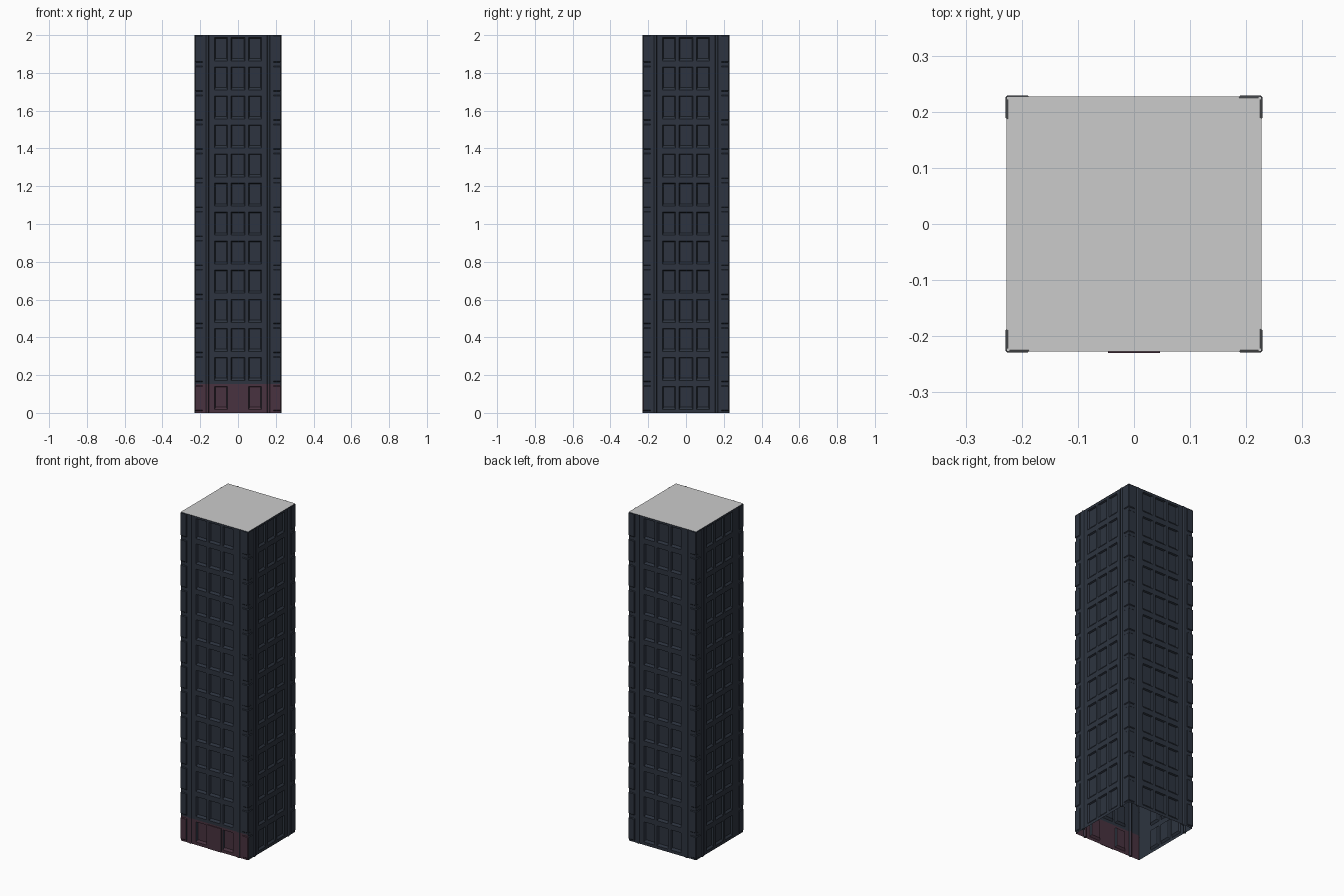
import bpy, bmesh, math
from mathutils import Vector, Matrix

if "Cube" in bpy.data.objects:
    bpy.data.objects.remove(bpy.data.objects["Cube"])

FLOORS = 13
H = 2.0 / FLOORS          # storey height
W = 0.225                 # wall plane
D = 0.229                 # raised corner plane
ROT = [Matrix.Rotation(k * math.pi / 2, 4, 'Z') for k in range(4)]


def material(name, rgb):
    m = bpy.data.materials.new(name)
    m.diffuse_color = (*rgb, 1)
    m.use_nodes = True
    m.node_tree.nodes["Principled BSDF"].inputs["Base Color"].default_value = m.diffuse_color
    return m


DARK = material("dark_wall", (0.026, 0.034, 0.05))
RED = material("entrance_red", (0.066, 0.032, 0.05))


def finish(name, bm):
    """Make the object; front faces of the ground storey become red."""
    bmesh.ops.remove_doubles(bm, verts=bm.verts, dist=0.0002)
    for f in bm.faces:
        c = f.calc_center_median()
        f.material_index = int(c.y < -0.212 and c.z < H and abs(f.normal.x) < 0.8)
    me = bpy.data.meshes.new(name)
    bm.to_mesh(me)
    bm.free()
    me.materials.append(DARK)
    me.materials.append(RED)
    ob = bpy.data.objects.new(name, me)
    bpy.context.collection.objects.link(ob)
    return ob


def bridge(bm, a, b, closed=False):
    """Quads between two rows of points."""
    va = [bm.verts.new(p) for p in a]
    vb = [bm.verts.new(p) for p in b]
    n = len(a)
    for i in range(n if closed else n - 1):
        j = (i + 1) % n
        f = bm.faces.new((va[i], va[j], vb[j], vb[i]))
        f.normal_update()


def rect(x0, x1, z0, z1, y):
    return [Vector(p) for p in ((x0, y, z0), (x1, y, z0), (x1, y, z1), (x0, y, z1))]


def panel(bm, m, pts):
    f = bm.faces.new([bm.verts.new(m @ p) for p in pts])
    f.normal_update()


# Walls: every storey of every side is a grid with recessed windows
WX = [-W, -0.125, -0.055, -0.037, 0.037, 0.055, 0.125, W]
bm = bmesh.new()
for side, m in enumerate(ROT):
    for k in range(FLOORS):
        z = k * H
        zs = [z, z + 0.018, z + 0.14, z + H]
        for i in range(7):
            for j in range(3):
                x0, x1, z0, z1 = WX[i], WX[i + 1], zs[j], zs[j + 1]
                door = side == 0 and k == 0 and i == 3
                if i % 2 and j == 1 and 0 < i < 6 and not door:
                    window = True
                else:
                    window = False
                # window columns are cells 1, 3 and 5
                outer = rect(x0, x1, z0, z1, -W)
                if not window:
                    panel(bm, m, outer)
                    continue
                # splayed reveal with a deeper sloping sill, then the pane
                inner = rect(x0 + 0.006, x1 - 0.006, z0 + 0.012, z1 - 0.004, -W + 0.009)
                bridge(bm, [m @ p for p in outer], [m @ p for p in inner], True)
                panel(bm, m, inner)
finish("walls", bm)

# Raised corner blocks, one per storey, separated by shallow grooves
def corner_ring(d, z):
    a = 0.187
    return [Vector(p) for p in ((a, -W, z), (a + 0.002, -d, z), (d - 0.003, -d, z),
                                (d, -d + 0.003, z), (d, -a - 0.002, z), (W, -a, z))]


bm = bmesh.new()
for m in ROT:
    for k in range(FLOORS):
        lo = k * H + 0.010
        hi = (k + 1) * H - (0.010 if k < FLOORS - 1 else 0.0)
        rings = [corner_ring(W, lo), corner_ring(D, lo + 0.004),
                 corner_ring(D, hi - 0.004), corner_ring(W, hi)]
        for a, b in zip(rings, rings[1:]):
            bridge(bm, [m @ p for p in a], [m @ p for p in b])
finish("corner_blocks", bm)

# Vertical pipes beside the corners
bm = bmesh.new()
for side, m in enumerate(ROT):
    for x in (-0.162, 0.162):
        if side == 3 and x > 0:      # this pipe is absent on the left side
            continue
        for k in range(FLOORS):
            def ring(z):
                return [m @ Vector((x + 0.008 * math.cos(t), -0.2235 + 0.008 * math.sin(t), z))
                        for t in [i * math.pi / 4 for i in range(8)]]
            bridge(bm, ring(k * H), ring((k + 1) * H), True)
pipes = finish("pipes", bm)
pipes.data.shade_smooth()

# Thin entrance door panel on the front
bm = bmesh.new()
bmesh.ops.create_cube(bm, size=1, matrix=Matrix.Translation((0, -0.227, 0.073)) @
                      Matrix.Diagonal((0.092, 0.005, 0.144, 1)))
finish("entrance_door", bm)

# Flat roof
bpy.ops.mesh.primitive_plane_add(size=0.454, location=(0, 0, 2.0))
bpy.context.object.name = "roof"
